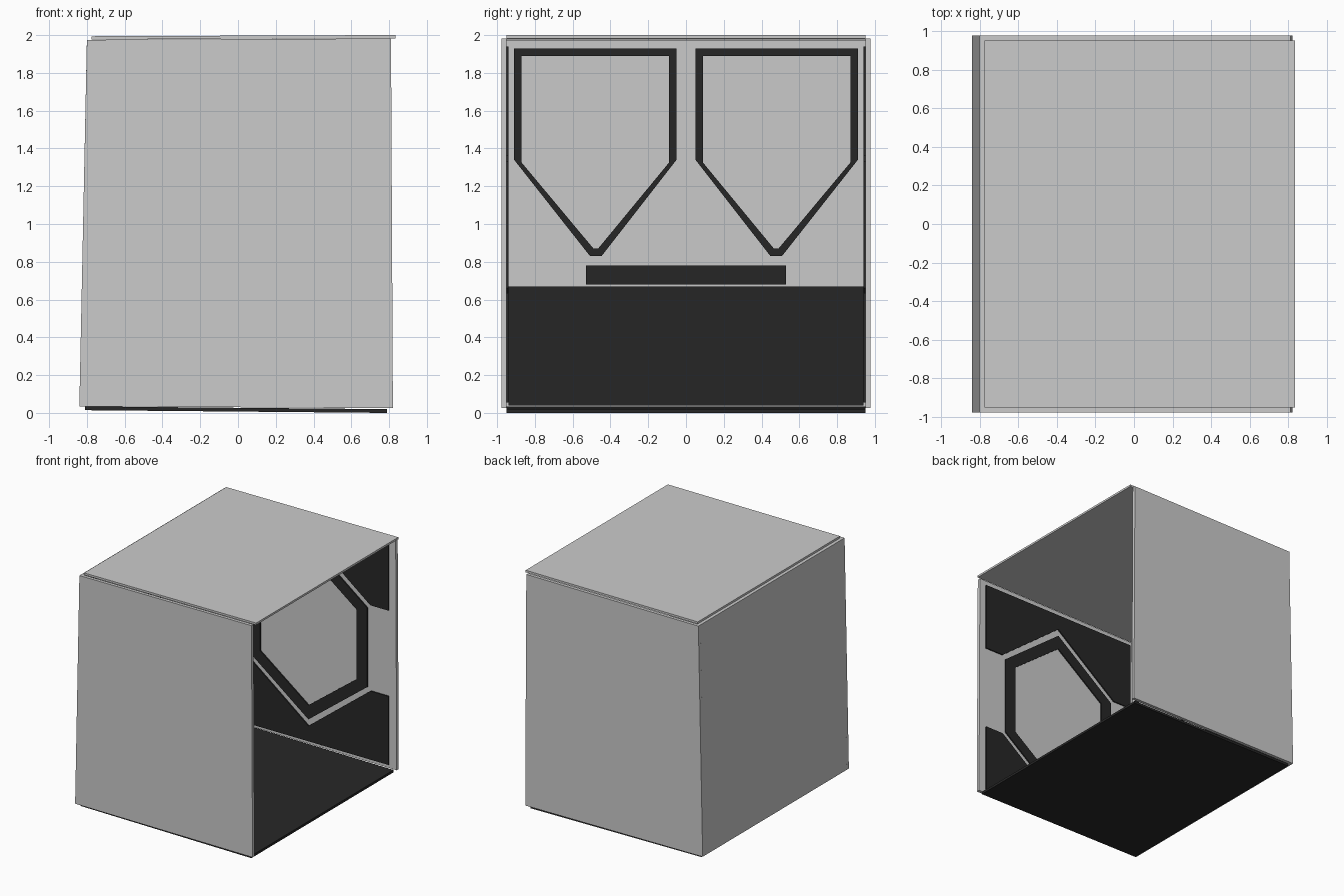
import bpy, bmesh

if "Cube" in bpy.data.objects:
    bpy.data.objects.remove(bpy.data.objects["Cube"])

black = bpy.data.materials.new("black")
black.diffuse_color = (0.02, 0.02, 0.02, 1)
black.use_nodes = True
black.node_tree.nodes["Principled BSDF"].inputs["Base Color"].default_value = black.diffuse_color


def plate(name, place, d0, d1, outer, inner=None, mat=None):
    """Extrude a flat outline (optionally with a matching hole) from depth d0 to d1."""
    bm = bmesh.new()
    loops = [[[bm.verts.new(place(u, v, d)) for u, v in pts] for d in (d0, d1)]
             for pts in (outer, inner) if pts]
    n = len(outer)
    for a, b in loops:
        for i in range(n):
            j = (i + 1) % n
            bm.faces.new((a[i], a[j], b[j], b[i]))
    for k in (0, 1):
        if inner:
            o, h = loops[0][k], loops[1][k]
            for i in range(n):
                j = (i + 1) % n
                bm.faces.new((o[i], o[j], h[j], h[i]))
        else:
            bm.faces.new(loops[0][k])
    bmesh.ops.recalc_face_normals(bm, faces=bm.faces)
    me = bpy.data.meshes.new(name)
    bm.to_mesh(me)
    bm.free()
    if mat:
        me.materials.append(mat)
    ob = bpy.data.objects.new(name, me)
    bpy.context.collection.objects.link(ob)
    return ob


def rect(u0, u1, v0, v1):
    return [(u0, v0), (u1, v0), (u1, v1), (u0, v1)]


def hexagon(w, shoulder, tip):
    c = 0.995
    return [(w, c - shoulder), (w, c + shoulder), (0, c + tip),
            (-w, c + shoulder), (-w, c - shoulder), (0, c - tip)]


# Side walls with inset-style black panels and hexagon trim on the inside
corner = [(-0.75, 1.94), (0.75, 1.94), (0.75, 1.36), (0.58, 1.36),
          (0, 1.81), (-0.58, 1.36), (-0.75, 1.36)]
for side, s in (("front", -1), ("back", 1)):
    def on_wall(u, v, d, s=s):
        return (u, s * (0.95 - d), v)
    plate(side + "_wall", on_wall, -0.027, 0,
          [(-0.84, 0.035), (0.82, 0.025), (0.81, 1.982), (-0.80, 1.975)])
    plate(side + "_hexagon_trim", on_wall, -0.002, 0.01,
          hexagon(0.55, 0.335, 0.755), hexagon(0.45, 0.295, 0.635), black)
    plate(side + "_upper_panel", on_wall, -0.002, 0.01, corner, mat=black)
    plate(side + "_lower_panel", on_wall, -0.002, 0.01,
          [(u, 1.995 - v) for u, v in corner], mat=black)


# Leaning end wall with its inside trim
def on_end(u, v, d):
    return (-0.81 + 0.04 * (v - 0.03) / 1.95 + d, u, v)


plate("end_wall", on_end, -0.03, 0, rect(-0.95, 0.95, 0.035, 1.975))
plate("end_lower_panel", on_end, -0.002, 0.01, rect(-0.94, 0.94, 0.04, 0.67), mat=black)
plate("end_bar", on_end, -0.002, 0.01, rect(-0.53, 0.53, 0.68, 0.78), mat=black)
pent_out = [(0.05, 1.93), (0.91, 1.93), (0.91, 1.34), (0.508, 0.83), (0.447, 0.83), (0.05, 1.34)]
pent_in = [(0.09, 1.89), (0.87, 1.89), (0.87, 1.325), (0.49, 0.87), (0.465, 0.87), (0.09, 1.325)]
for side, s in (("front", -1), ("back", 1)):
    plate(side + "_pentagon_trim", on_end, -0.002, 0.01,
          [(s * u, v) for u, v in pent_out], [(s * u, v) for u, v in pent_in], black)


# Slightly tilted floor and lid
plate("floor", lambda u, v, d: (u, v, 0.007 - 0.009 * u + d), 0, 0.02,
      rect(-0.81, 0.79, -0.95, 0.95), mat=black)
plate("lid", lambda u, v, d: (u, v, 1.98 + 0.004 * u + d), 0, 0.017,
      rect(-0.775, 0.835, -0.95, 0.95))
